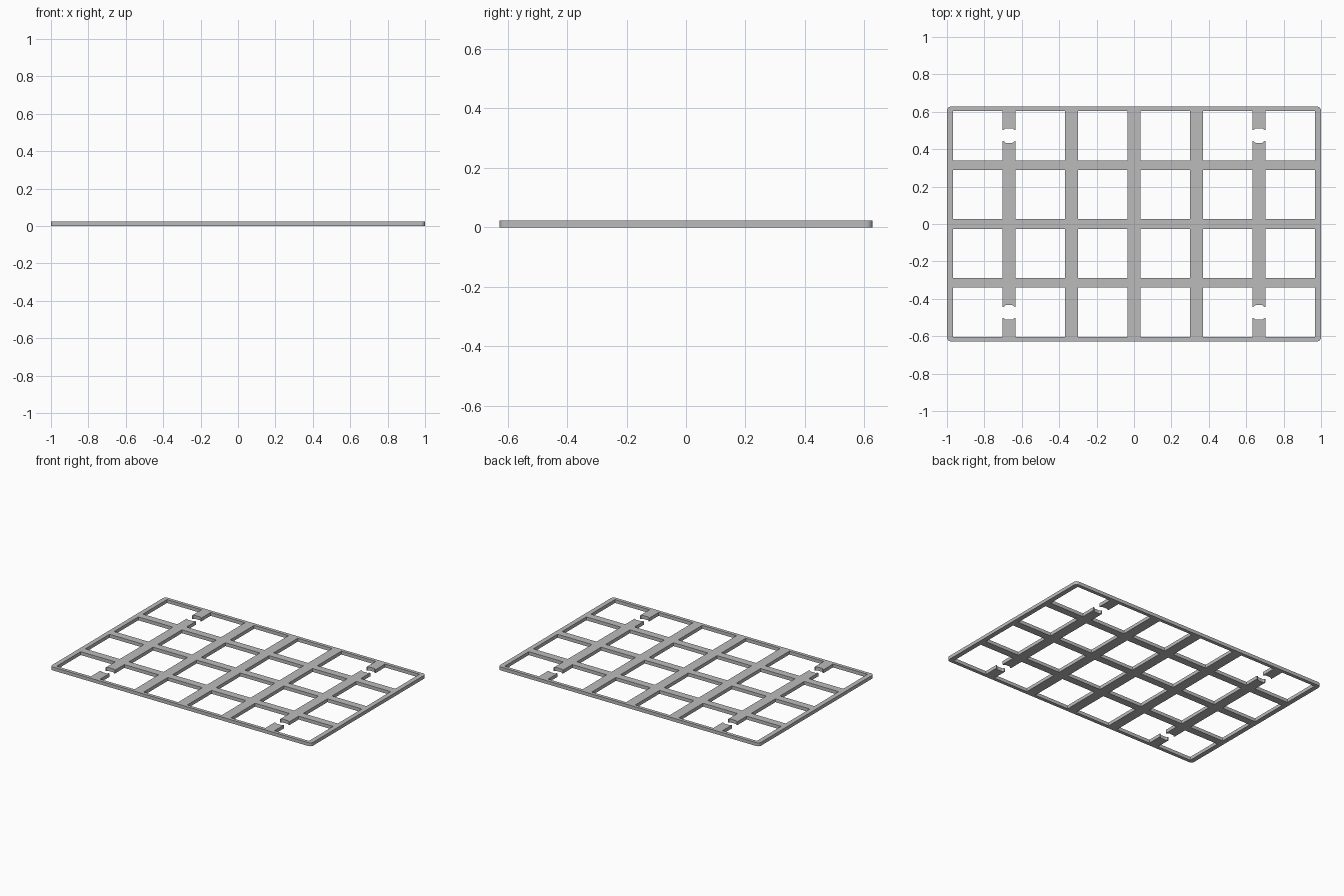
import bpy, bmesh, math

cube = bpy.data.objects.get("Cube")
if cube:
    bpy.data.objects.remove(cube)

LENGTH, WIDTH, THICK = 1.0, 0.628, 0.0235   # half, half, full
PITCH_X, PITCH_Y, HOLE = 0.334, 0.315, 0.132
CORNER = 0.022

plate = bpy.data.curves.new("switch_plate", 'CURVE')
plate.dimensions = '2D'
plate.fill_mode = 'BOTH'
plate.extrude = THICK / 2


def outline(points):
    """Add one closed straight-sided loop to the plate."""
    spline = plate.splines.new('POLY')
    spline.points.add(len(points) - 1)
    for p, (x, y) in zip(spline.points, points):
        p.co = (x, y, 0, 1)
    spline.use_cyclic_u = True


def square(cx, cy):
    outline([(cx + sx * HOLE, cy + sy * HOLE)
             for sx, sy in ((-1, -1), (1, -1), (1, 1), (-1, 1))])


# Outer rim with rounded corners
rim = []
for i, (sx, sy) in enumerate(((1, 1), (-1, 1), (-1, -1), (1, -1))):
    for k in range(7):
        a = math.radians(90 * i + 15 * k)
        rim.append((sx * (LENGTH - CORNER) + CORNER * math.cos(a),
                    sy * (WIDTH - CORNER) + CORNER * math.sin(a)))
outline(rim)

# Plain square openings
columns = [(i - 2.5) * PITCH_X for i in range(6)]
rows = [(j - 1.5) * PITCH_Y for j in range(4)]
for i, cx in enumerate(columns):
    for j, cy in enumerate(rows):
        if j in (1, 2) or i in (2, 3):
            square(cx, cy)

# Corner opening pairs joined by a rounded slot through the bar
bar = 2 * PITCH_X
half = PITCH_X / 2 - HOLE
slot = [(-half, 0.029), (-0.028, 0.030), (-0.023, 0.036), (-0.017, 0.039)]
slot += [(-x, y) for x, y in reversed(slot)]
left, right = -PITCH_X / 2 - HOLE, PITCH_X / 2 + HOLE
upper = [(left, HOLE), (-half, HOLE)] + slot + [(half, HOLE), (right, HOLE)]
lower = [(x, -y) for x, y in reversed(upper)]
for sx in (-1, 1):
    for cy in (rows[0], rows[3]):
        outline([(sx * (bar + x), cy + y) for x, y in upper + lower])

# Turn the filled profile into a welded mesh
source = bpy.data.objects.new("plate_profile", plate)
bpy.context.collection.objects.link(source)
source.location.z = THICK / 2
bpy.context.view_layer.update()
mesh = bpy.data.meshes.new_from_object(
    source.evaluated_get(bpy.context.evaluated_depsgraph_get()))
mesh.transform(source.matrix_world)
bpy.data.objects.remove(source)
bm = bmesh.new()
bm.from_mesh(mesh)
bmesh.ops.remove_doubles(bm, verts=bm.verts, dist=0.0001)
bmesh.ops.recalc_face_normals(bm, faces=bm.faces)
for f in bm.faces:
    f.smooth = False
bm.to_mesh(mesh)
bm.free()

# Grey material
grey = bpy.data.materials.new("plate_grey")
grey.use_nodes = True
colour = (0.5, 0.5, 0.5, 1)
grey.diffuse_color = colour
grey.node_tree.nodes["Principled BSDF"].inputs["Base Color"].default_value = colour
mesh.materials.clear()
mesh.materials.append(grey)

obj = bpy.data.objects.new("switch_plate", mesh)
bpy.context.collection.objects.link(obj)
